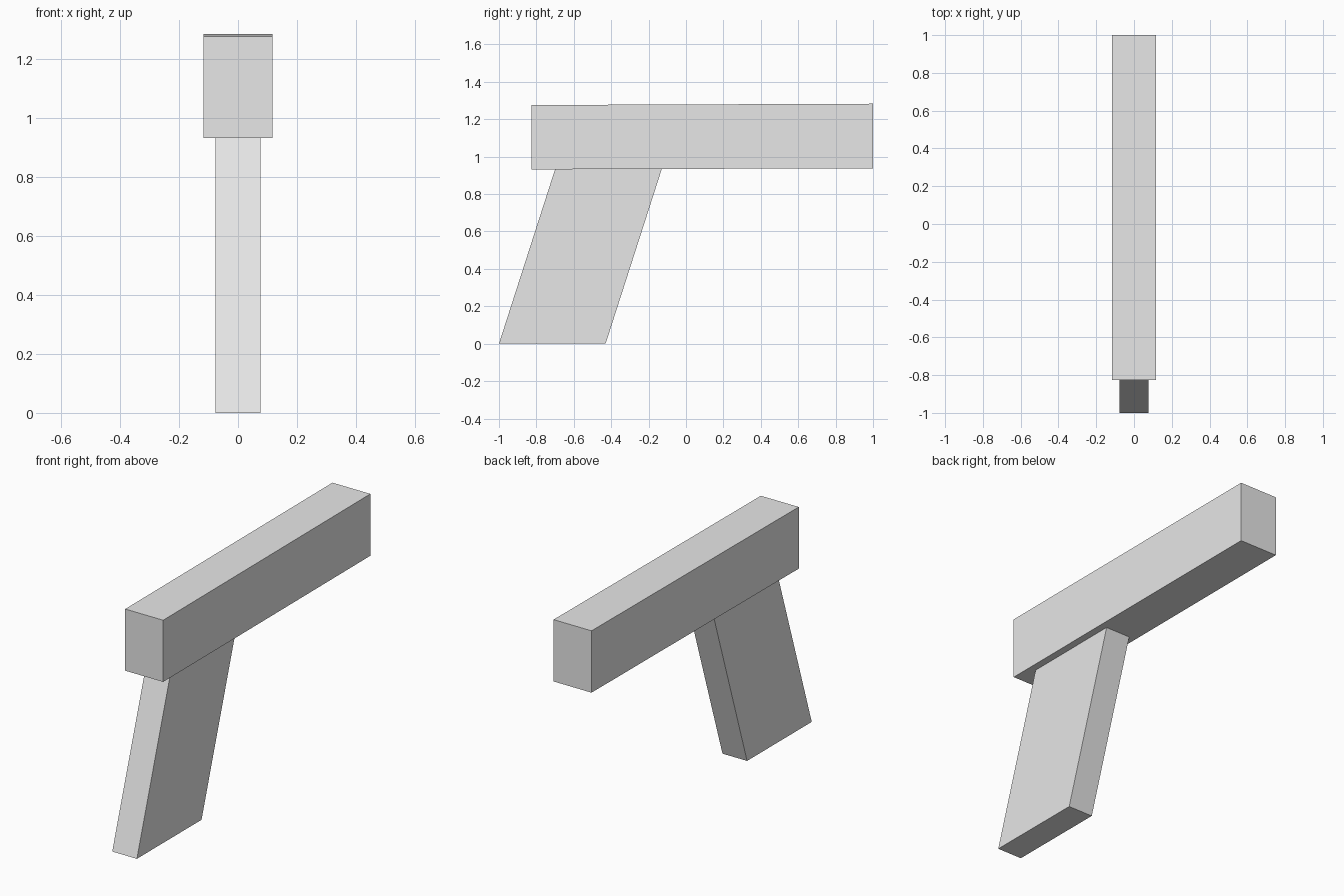
import bpy
import bmesh

default = bpy.data.objects.get("Cube")
if default:
    bpy.data.objects.remove(default, do_unlink=True)

# Single plain grey
grey = bpy.data.materials.new("light_grey")
grey.use_nodes = True
colour = (0.8, 0.8, 0.8, 1.0)
grey.diffuse_color = colour
grey.node_tree.nodes["Principled BSDF"].inputs["Base Color"].default_value = colour


def extrude_side_profile(name, profile, half_width):
    """Extrude a (y, z) outline across x, centred on x = 0."""
    bm = bmesh.new()
    face = bm.faces.new([bm.verts.new((-half_width, y, z)) for y, z in profile])
    result = bmesh.ops.extrude_face_region(bm, geom=[face])
    moved = [v for v in result["geom"] if isinstance(v, bmesh.types.BMVert)]
    bmesh.ops.translate(bm, verts=moved, vec=(2 * half_width, 0, 0))
    bmesh.ops.recalc_face_normals(bm, faces=bm.faces)
    mesh = bpy.data.meshes.new(name)
    bm.to_mesh(mesh)
    bm.free()
    mesh.materials.append(grey)
    obj = bpy.data.objects.new(name, mesh)
    bpy.context.collection.objects.link(obj)
    return obj


# Long upper body, rising very slightly toward the back
extrude_side_profile(
    "barrel", [(-0.827, 0.932), (1.0, 0.938), (1.0, 1.283), (-0.827, 1.276)], 0.117)

# Slanted handle, its top sunk just inside the body
extrude_side_profile(
    "grip", [(-1.0, 0.0), (-0.43, 0.0), (-0.126, 0.945), (-0.696, 0.945)], 0.076)
